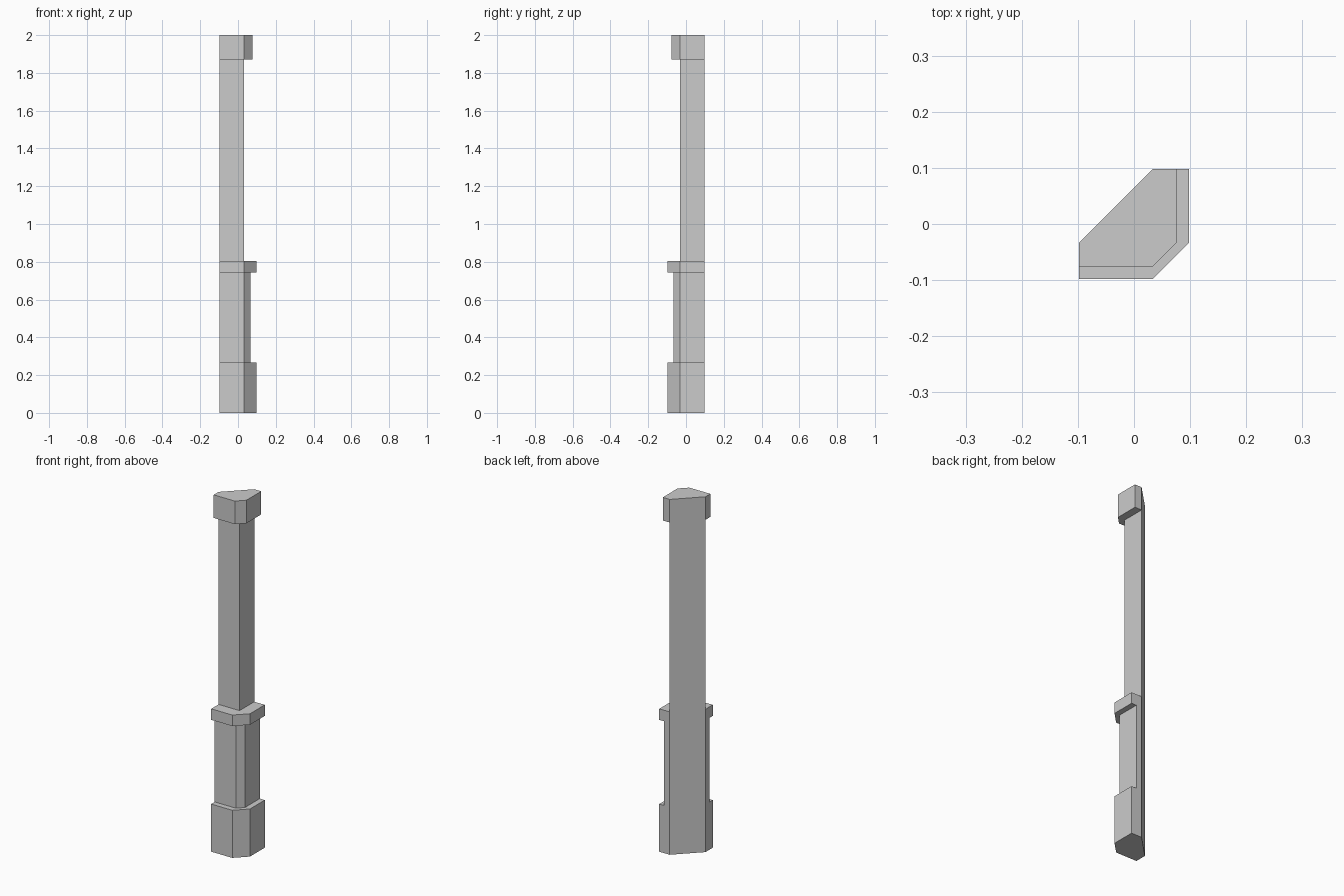
import bpy
import bmesh

if "Cube" in bpy.data.objects:
    bpy.data.objects.remove(bpy.data.objects["Cube"])

EDGE = 0.098   # outer limit of the flat diagonal back
CORE = 0.033   # corner position of the plain triangular shaft


def section(depth):
    """Half-pillar outline, mirrored across the line y = -x."""
    half = [(-EDGE, -CORE), (-EDGE, -depth), (CORE, -depth)]
    if depth <= CORE:
        return [(-EDGE, -CORE), (CORE, -CORE), (CORE, EDGE)]
    return half + [(-y, -x) for x, y in reversed(half)]


def prism(name, depth, z0, z1):
    bm = bmesh.new()
    base = bm.faces.new([bm.verts.new((x, y, z0)) for x, y in section(depth)])
    top = bmesh.ops.extrude_face_region(bm, geom=[base], use_keep_orig=True)
    verts = [g for g in top["geom"] if isinstance(g, bmesh.types.BMVert)]
    bmesh.ops.translate(bm, verts=verts, vec=(0, 0, z1 - z0))
    bmesh.ops.recalc_face_normals(bm, faces=bm.faces)
    mesh = bpy.data.meshes.new(name)
    bm.to_mesh(mesh)
    bm.free()
    obj = bpy.data.objects.new(name, mesh)
    bpy.context.collection.objects.link(obj)
    return obj


# Stacked parts: name, projection depth, bottom, top
PARTS = [
    ("plinth", 0.098, 0.0, 0.268),
    ("pedestal", 0.067, 0.268, 0.742),
    ("rail_band", 0.098, 0.742, 0.804),
    ("shaft", CORE, 0.804, 1.87),
    ("capital", 0.076, 1.87, 2.0),
]
for part in PARTS:
    prism(*part)
